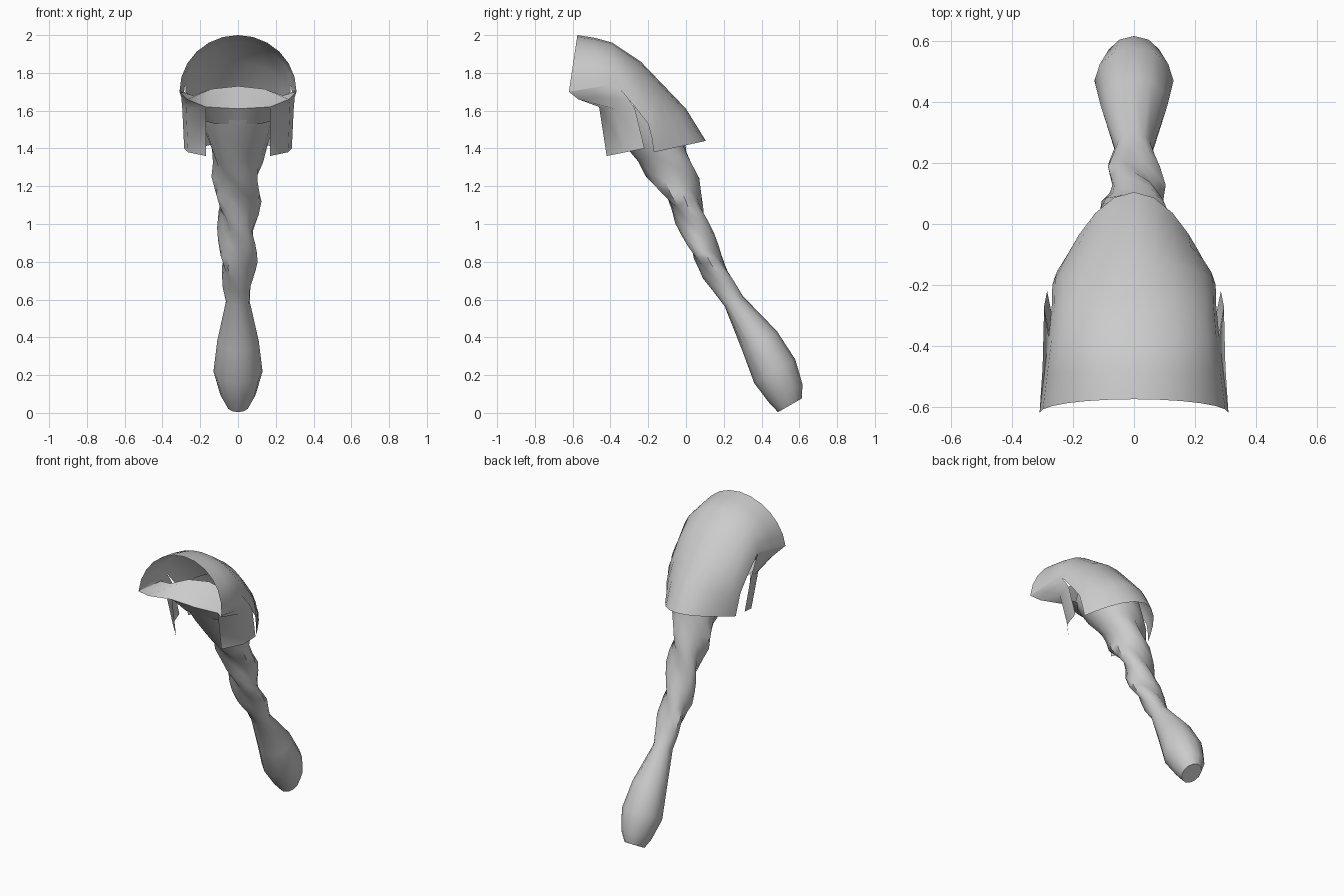
import bpy, bmesh
from math import sin, cos, pi, radians
from mathutils import Vector

if "Cube" in bpy.data.objects:
    bpy.data.objects.remove(bpy.data.objects["Cube"])

grey = bpy.data.materials.new("hair grey")
grey.use_nodes = True
colour = (0.6, 0.6, 0.6, 1)
grey.diffuse_color = colour
grey.node_tree.nodes["Principled BSDF"].inputs["Base Color"].default_value = colour


def loft(name, rows, closed=False, caps=False, mirror=False, angle=50):
    """Skin a list of equal-length point rows into one smooth surface."""
    bm = bmesh.new()
    grid = [[bm.verts.new(p) for p in row] for row in rows]
    n = len(rows[0])
    for a, b in zip(grid, grid[1:]):
        for i in range(n if closed else n - 1):
            j = (i + 1) % n
            bm.faces.new((a[i], a[j], b[j], b[i]))
    if caps:
        bm.faces.new(grid[-1])
    if mirror:
        ret = bmesh.ops.duplicate(bm, geom=bm.verts[:] + bm.edges[:] + bm.faces[:])
        copy = [g for g in ret["geom"] if isinstance(g, bmesh.types.BMVert)]
        for v in copy:
            v.co.x = -v.co.x
        faces = [g for g in ret["geom"] if isinstance(g, bmesh.types.BMFace)]
        bmesh.ops.reverse_faces(bm, faces=faces)
        bmesh.ops.remove_doubles(bm, verts=bm.verts[:], dist=0.0005)
    bmesh.ops.recalc_face_normals(bm, faces=bm.faces[:])
    mesh = bpy.data.meshes.new(name)
    bm.to_mesh(mesh)
    bm.free()
    mesh.materials.append(grey)
    obj = bpy.data.objects.new(name, mesh)
    bpy.context.collection.objects.link(obj)
    bpy.ops.object.select_all(action="DESELECT")
    obj.select_set(True)
    bpy.context.view_layer.objects.active = obj
    bpy.ops.object.shade_smooth_by_angle(angle=radians(angle))
    return obj


# Hair cap: arches from the front rim to the back hem
# each arch: ridge y, ridge z, side x, side y, side z, roundness
arches = [
    (-0.575, 2.00, 0.31, -0.62, 1.70, 1),
    (-0.48, 1.985, 0.295, -0.50, 1.72, 1),
    (-0.39, 1.96, 0.28, -0.37, 1.74, 1),
    (-0.24, 1.86, 0.27, -0.27, 1.62, 1),
    (-0.12, 1.735, 0.268, -0.20, 1.53, 1.2),
    (0.00, 1.61, 0.262, -0.18, 1.45, 1.5),
    (0.105, 1.44, 0.253, -0.17, 1.38, 2),
]
cap_rows = []
for ty, tz, sx, sy, sz, p in arches:
    row = []
    for k in range(-6, 7):
        t = k * pi / 12
        f = max(cos(t), 0) ** p
        row.append((sx * sin(t), sy + (ty - sy) * f, sz + (tz - sz) * f))
    cap_rows.append(row)
loft("hair_cap", cap_rows)

# Side locks rolling under the rim and hanging in front of the ears
loft("side_locks", [
    [(0.31, -0.62, 1.70), (0.295, -0.50, 1.72), (0.28, -0.37, 1.74)],
    [(0.27, -0.57, 1.66), (0.30, -0.47, 1.67), (0.29, -0.31, 1.67)],
    [(0.17, -0.46, 1.62), (0.275, -0.38, 1.61), (0.295, -0.27, 1.61)],
    [(0.17, -0.42, 1.36), (0.265, -0.32, 1.38), (0.285, -0.22, 1.40)],
], mirror=True, angle=100)

# Inner shelf: crest inside the cap, front lip, then down to the braid
loft("inner_shelf", [
    [(0, -0.31, 1.73), (0.14, -0.33, 1.715), (0.24, -0.38, 1.68), (0.285, -0.42, 1.70)],
    [(0, -0.455, 1.61), (0.17, -0.46, 1.62), (0.27, -0.57, 1.66), (0.31, -0.62, 1.70)],
], mirror=True)
loft("nape_front", [
    [(0, -0.455, 1.61), (0.17, -0.46, 1.62), (0.25, -0.40, 1.62)],
    [(0, -0.40, 1.53), (0.12, -0.385, 1.53), (0.20, -0.30, 1.55)],
], mirror=True)

# Braid: sections of centre y, centre z, half width, half depth, lobe strength
sections = [
    (-0.275, 1.63, 0.205, 0.165, 0),
    (-0.20, 1.52, 0.185, 0.165, 0),
    (-0.13, 1.40, 0.145, 0.14, 0.05),
    (-0.06, 1.25, 0.12, 0.11, 0.17),
    (0.00, 1.12, 0.105, 0.085, 0.2),
    (0.05, 0.98, 0.095, 0.075, 0.2),
    (0.10, 0.85, 0.09, 0.07, 0.2),
    (0.155, 0.75, 0.085, 0.065, 0.18),
    (0.25, 0.59, 0.063, 0.055, 0.06),
    (0.39, 0.38, 0.11, 0.105, 0),
    (0.47, 0.22, 0.13, 0.125, 0),
    (0.53, 0.10, 0.095, 0.10, 0),
    (0.55, 0.04, 0.06, 0.072, 0),
]
across, back = Vector((1, 0, 0)), Vector((0, 0.87, 0.5))
braid_rows = []
for s, e in zip(sections, sections[1:] + sections[-1:]):
    steps = 2 if s[4] + e[4] > 0.1 else 1
    for k in range(steps):
        y, z, w, d, lobe = (a + (b - a) * k / steps for a, b in zip(s, e))
        twist = (1.4 - z) * 7
        row = []
        for i in range(12):
            t = i * pi / 6
            r = 1 + lobe * cos(3 * (t - twist))
            row.append(Vector((0, y, z)) + across * (w * r * cos(t)) + back * (d * r * sin(t)))
        braid_rows.append(row)
loft("braid", braid_rows, closed=True, caps=True)
